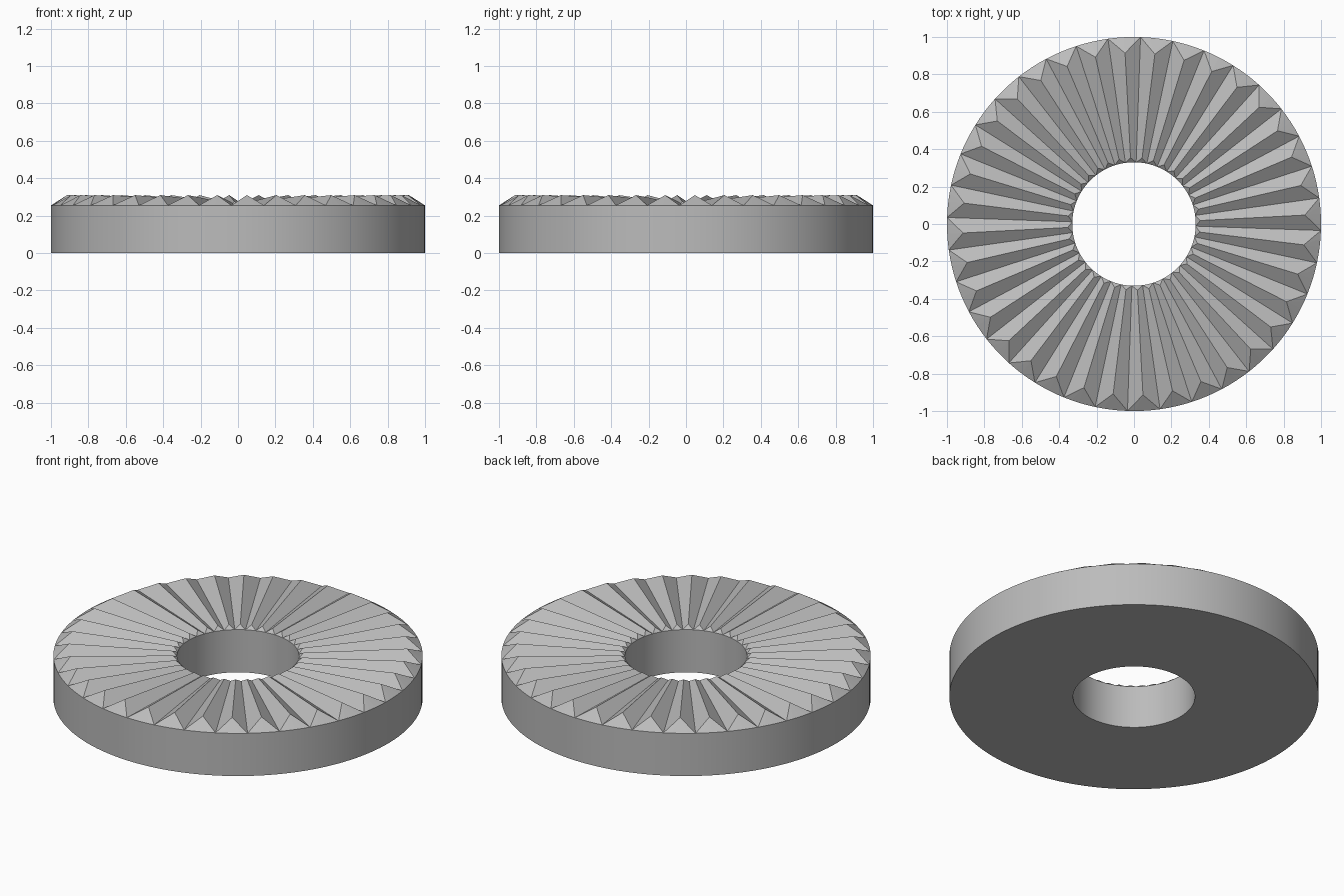
import bpy, bmesh
from math import cos, sin, radians, hypot

cube = bpy.data.objects.get("Cube")
if cube:
    bpy.data.objects.remove(cube, do_unlink=True)

TEETH, SUB = 36, 4                     # radial teeth, wall facets per tooth
N = TEETH * SUB
OUTER, BORE, RIM_Z = 1.0, 0.33, 0.255
CREST_OUT, CREST_IN = 0.915, 0.355     # ends of each tooth crest
SLOPE = 0.055 / CREST_OUT              # crests rise outward from the axis
START = radians(-2)                    # first valley
STEP = radians(360 / N)

steel = bpy.data.materials.new("grey steel")
steel.use_nodes = True
colour = (0.5, 0.5, 0.5, 1)
steel.diffuse_color = colour
steel.node_tree.nodes["Principled BSDF"].inputs["Base Color"].default_value = colour

bm = bmesh.new()


def point(r, step, z):
    a = START + step * STEP
    return bm.verts.new((r * cos(a), r * sin(a), z))


def ring(r, z):
    return [point(r, i, z) for i in range(N)]


def bridge(a, b, smooth):
    for i in range(N):
        j = (i + 1) % N
        bm.faces.new((a[i], a[j], b[j], b[i])).smooth = smooth


# Disc body: outer wall, bore wall and flat base
outer_low, outer_top = ring(OUTER, 0), ring(OUTER, RIM_Z)
bore_low, bore_top = ring(BORE, 0), ring(BORE, RIM_Z)
bridge(outer_low, outer_top, True)
bridge(bore_top, bore_low, True)
bridge(bore_low, outer_low, False)

# Teeth: two planar flanks, with a bevelled fan at each end
for t in range(TEETH):
    first = t * SUB
    last = (first + SUB) % N
    mid = first + SUB / 2
    crest_out = point(CREST_OUT, mid, RIM_Z + SLOPE * CREST_OUT)
    crest_in = point(CREST_IN, mid, RIM_Z + SLOPE * CREST_IN)
    bm.faces.new((bore_top[first], outer_top[first], crest_out, crest_in))
    bm.faces.new((crest_in, crest_out, outer_top[last], bore_top[last]))
    for i in range(first, first + SUB):
        j = (i + 1) % N
        bm.faces.new((outer_top[i], outer_top[j], crest_out))
        bm.faces.new((bore_top[j], bore_top[i], crest_in))

bmesh.ops.recalc_face_normals(bm, faces=bm.faces)

# Keep creases sharp between the smooth walls and the flat faces
for e in bm.edges:
    e.smooth = e.calc_face_angle(0) < radians(20)

mesh = bpy.data.meshes.new("toothed_face_coupling")
bm.to_mesh(mesh)
bm.free()
mesh.materials.append(steel)
disc = bpy.data.objects.new("toothed_face_coupling", mesh)
bpy.context.collection.objects.link(disc)
